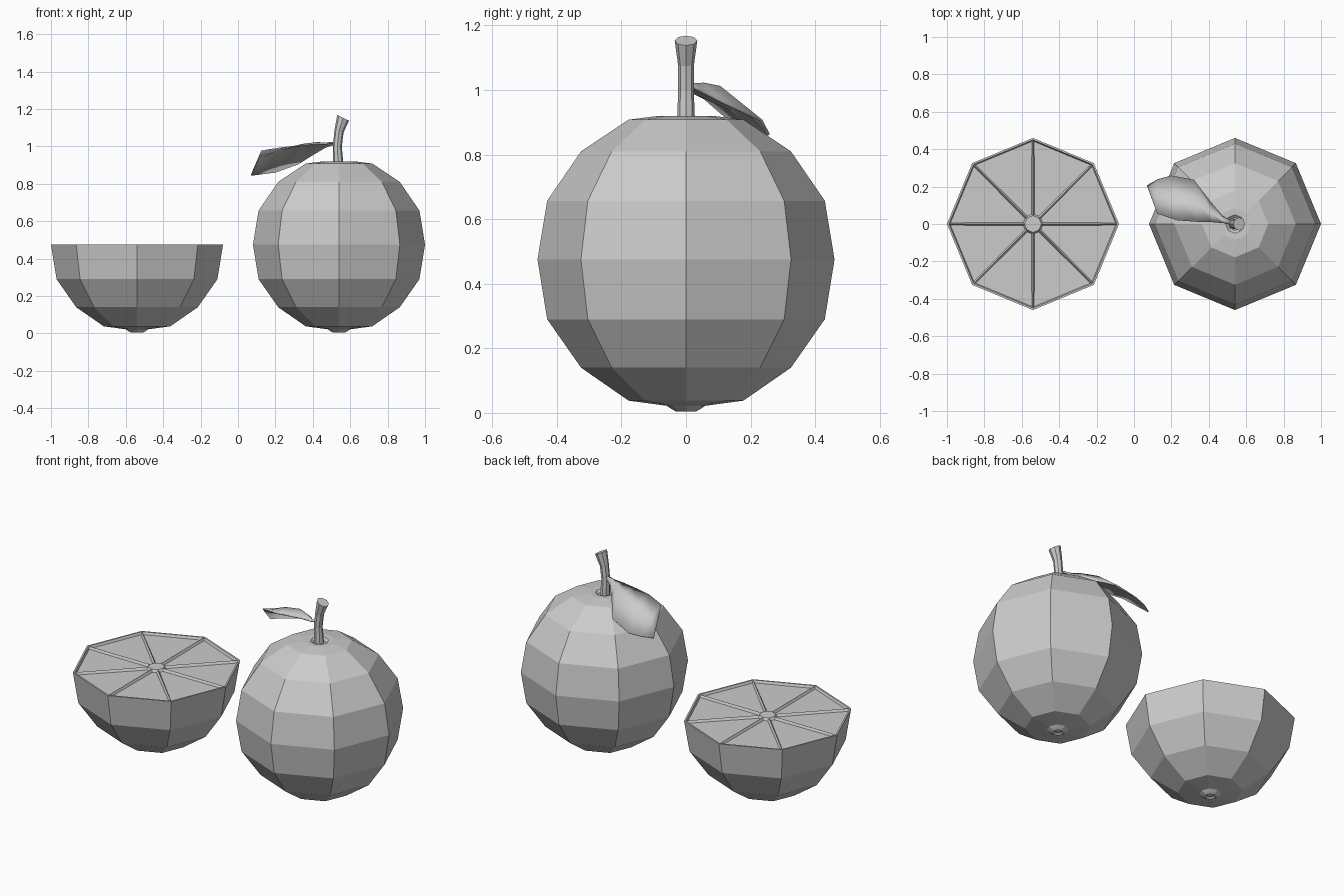
import bpy, bmesh
from math import sin, cos, pi
from mathutils import Vector, Matrix

cube = bpy.data.objects.get("Cube")
if cube:
    bpy.data.objects.remove(cube)

grey = bpy.data.materials.new("plain grey")
grey.use_nodes = True
colour = (0.6, 0.6, 0.6, 1)
grey.diffuse_color = colour
grey.node_tree.nodes["Principled BSDF"].inputs["Base Color"].default_value = colour

SIDES = 8
CENTRE = 0.54


def finish(bm, name, x=0.0):
    bmesh.ops.recalc_face_normals(bm, faces=bm.faces)
    mesh = bpy.data.meshes.new(name)
    bm.to_mesh(mesh)
    bm.free()
    mesh.materials.append(grey)
    obj = bpy.data.objects.new(name, mesh)
    obj.location.x = x
    bpy.context.collection.objects.link(obj)
    return obj


def ring(bm, r, z, sides=SIDES, frame=None):
    pts = [Vector((r * cos(2 * pi * i / sides), r * sin(2 * pi * i / sides), z))
           for i in range(sides)]
    return [bm.verts.new(frame @ p if frame else p) for p in pts]


def bridge(bm, a, b):
    n = len(a)
    return [bm.faces.new((a[i], a[(i + 1) % n], b[(i + 1) % n], b[i])) for i in range(n)]


def lathe(bm, profile):
    rings = [ring(bm, r, z) for r, z in profile]
    for a, b in zip(rings, rings[1:]):
        bridge(bm, a, b)
    bm.faces.new(rings[0])
    return rings


# Shared skin profile: navel at the bottom, then up to the equator
lower = [(0.018, 0.012), (0.03, 0.004), (0.045, 0.012), (0.06, 0.022),
         (0.178, 0.038), (0.325, 0.14), (0.43, 0.29), (0.46, 0.475)]
upper = [(0.43, 0.657), (0.325, 0.81), (0.178, 0.908), (0.085, 0.92),
         (0.05, 0.918), (0.035, 0.905)]

# Whole fruit
bm = bmesh.new()
rings = lathe(bm, lower + upper)
bm.faces.new(rings[-1])
finish(bm, "whole_fruit", CENTRE)

# Cut half: rim, sunken wedges and a raised core
bm = bmesh.new()
outer = lathe(bm, lower)[-1]
rim = ring(bm, 0.45, 0.475)
core = ring(bm, 0.045, 0.475)
bridge(bm, outer, rim)
wedges = bridge(bm, rim, core)
bm.faces.new(core)
bmesh.ops.recalc_face_normals(bm, faces=bm.faces)
bmesh.ops.inset_individual(bm, faces=wedges, thickness=0.011, depth=-0.014)
finish(bm, "half_fruit", -CENTRE)

# Stem: tilted rings flaring towards the cut top
bm = bmesh.new()
stem = [(0.536, 0.90, 0.028, 0), (0.531, 1.0, 0.024, 0.02),
        (0.54, 1.08, 0.025, 0.25), (0.562, 1.153, 0.035, 0.45)]
rings = [ring(bm, r, 0, SIDES, Matrix.Translation((x, 0, z)) @ Matrix.Rotation(tilt, 4, 'Y'))
         for x, z, r, tilt in stem]
for a, b in zip(rings, rings[1:]):
    bridge(bm, a, b)
bm.faces.new(rings[0])
bm.faces.new(rings[-1])
finish(bm, "stem")

# Leaf: front edge, midrib and back edge at each station, closing at the tip
stations = [
    ((0.52, 0, 1.022), (0.52, 0.007, 1.022), (0.52, 0.014, 1.012)),
    ((0.47, 0.006, 1.013), (0.47, 0.024, 1.018), (0.47, 0.045, 0.995)),
    ((0.42, 0.01, 1.012), (0.42, 0.055, 1.02), (0.41, 0.115, 0.96)),
    ((0.34, 0.012, 1.005), (0.34, 0.105, 1.01), (0.32, 0.235, 0.905)),
    ((0.23, 0.02, 0.992), (0.22, 0.135, 0.978), (0.2, 0.257, 0.862)),
    ((0.125, 0.055, 0.975), (0.12, 0.15, 0.935), (0.13, 0.238, 0.853)),
]
bm = bmesh.new()
rows = [[bm.verts.new(p) for p in row] for row in stations]
for a, b in zip(rows, rows[1:]):
    for i in range(2):
        bm.faces.new((a[i], a[i + 1], b[i + 1], b[i]))
tip = bm.verts.new((0.07, 0.205, 0.845))
for i in range(2):
    bm.faces.new((rows[-1][i], rows[-1][i + 1], tip))
leaf = finish(bm, "leaf")
thick = leaf.modifiers.new("thickness", 'SOLIDIFY')
thick.thickness = 0.006
thick.offset = 0
for poly in leaf.data.polygons:
    poly.use_smooth = True
